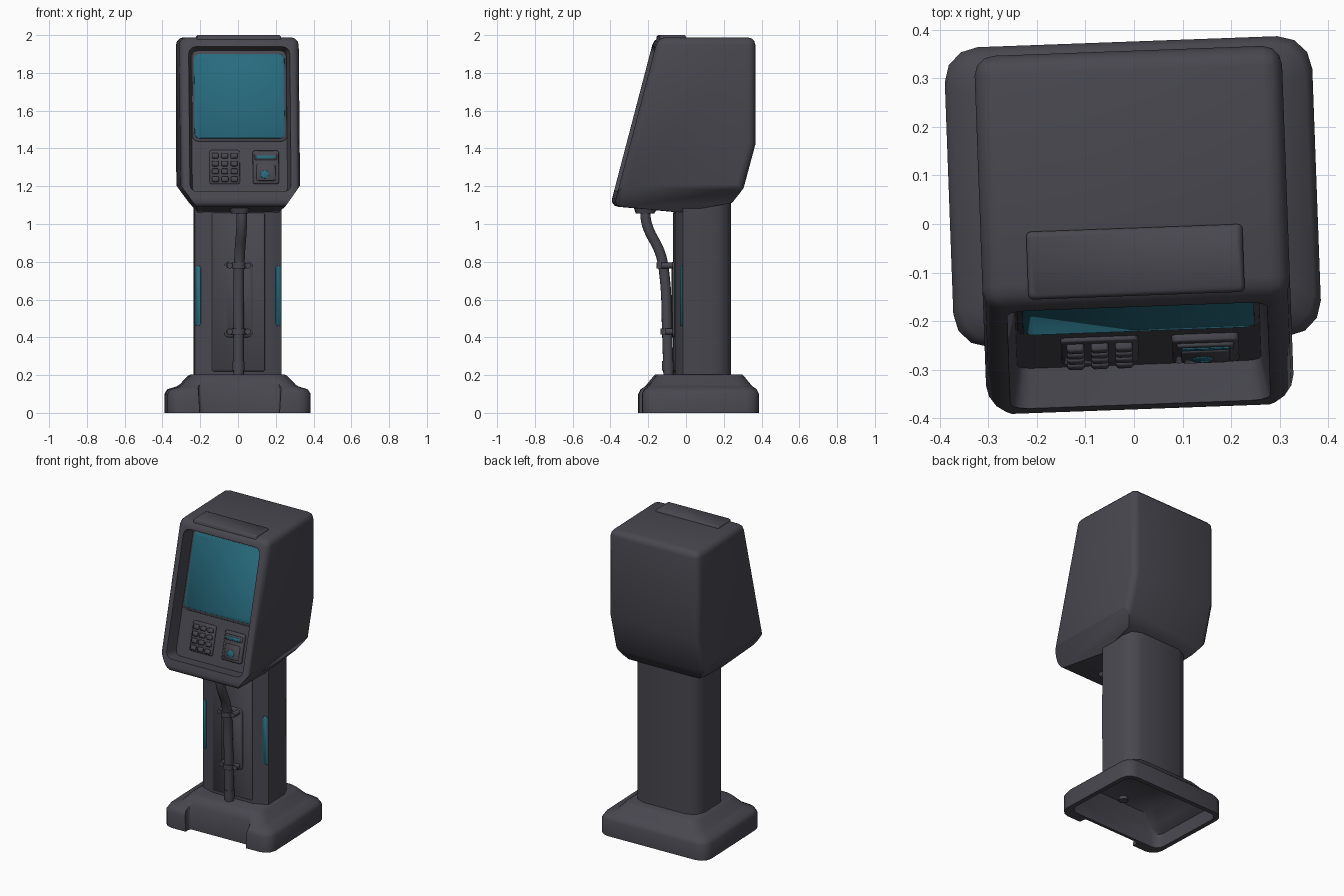
import bpy, bmesh, math
from mathutils import Matrix, Vector

if "Cube" in bpy.data.objects:
    bpy.data.objects.remove(bpy.data.objects["Cube"])


def material(name, rgb):
    m = bpy.data.materials.new(name)
    m.diffuse_color = (*rgb, 1)
    m.use_nodes = True
    m.node_tree.nodes["Principled BSDF"].inputs["Base Color"].default_value = m.diffuse_color
    return m


GREY = material("charcoal_grey", (0.066, 0.064, 0.080))
TEAL = material("teal_glass", (0.020, 0.145, 0.205))
T, R = Matrix.Translation, Matrix.Rotation
UPRIGHT = R(math.pi / 2, 4, 'X')          # turns a flat plate to face -y
TILT = math.atan(0.23 / 0.875)            # lean of the head's front


def finish(name, bm, mat, matrix=Matrix()):
    bmesh.ops.recalc_face_normals(bm, faces=bm.faces)
    me = bpy.data.meshes.new(name)
    bm.to_mesh(me)
    bm.free()
    me.materials.append(mat)
    ob = bpy.data.objects.new(name, me)
    ob.matrix_world = matrix
    bpy.context.collection.objects.link(ob)
    return ob


def ring(hx, y0, y1, r, z, seg=3):
    """Rounded rectangle at height z."""
    pts = []
    for i, (cx, cy) in enumerate([(hx - r, y1 - r), (r - hx, y1 - r),
                                  (r - hx, y0 + r), (hx - r, y0 + r)]):
        for k in range(seg + 1):
            a = math.pi / 2 * (i + k / seg)
            pts.append((cx + r * math.cos(a), cy + r * math.sin(a), z))
    return pts


def loft(name, rings, mat=GREY, matrix=Matrix()):
    bm = bmesh.new()
    loops = [[bm.verts.new(p) for p in rg] for rg in rings]
    for a, b in zip(loops, loops[1:]):
        for i in range(len(a)):
            j = (i + 1) % len(a)
            bm.faces.new((a[i], a[j], b[j], b[i]))
    bm.faces.new(loops[0])
    bm.faces.new(loops[-1])
    return finish(name, bm, mat, matrix)


def plate(name, w, h, t, r, matrix, mat=GREY, edge=0.003):
    """Upright rounded plate, back at the matrix origin, facing -y."""
    hw, hh = w / 2, h / 2
    return loft(name, [ring(hw, -hh, hh, r, 0), ring(hw, -hh, hh, r, t - edge),
                       ring(hw - edge, edge - hh, hh - edge, r - edge / 2, t)],
                mat, matrix @ UPRIGHT)


def slant(x, z, depth):
    """Frame parallel to the leaning front, sunk by depth."""
    y = -0.388 + (z - 1.11) * 0.23 / 0.875 + depth / math.cos(TILT)
    return T((x, y, z)) @ R(-TILT, 4, 'X')


def rod(name, r, length, matrix, sides=16):
    bm = bmesh.new()
    bmesh.ops.create_cone(bm, cap_ends=True, segments=sides, radius1=r, radius2=r, depth=length)
    return finish(name, bm, GREY, matrix)


def cut(ob, cutter):
    bpy.context.view_layer.update()
    m = ob.modifiers.new("cut", 'BOOLEAN')
    m.object, m.operation, m.solver = cutter, 'DIFFERENCE', 'EXACT'
    bpy.context.view_layer.objects.active = ob
    bpy.ops.object.modifier_apply(modifier=m.name)
    bpy.data.objects.remove(cutter)


# Base: stepped foot, notched at the front and hollow below
base = loft("base", [
    ring(0.379, -0.242, 0.376, 0.07, 0), ring(0.379, -0.242, 0.376, 0.07, 0.10),
    ring(0.364, -0.230, 0.364, 0.07, 0.125), ring(0.315, -0.208, 0.345, 0.07, 0.14),
    ring(0.300, -0.200, 0.335, 0.07, 0.15), ring(0.258, -0.165, 0.300, 0.07, 0.195),
    ring(0.245, -0.155, 0.290, 0.06, 0.203)])
cut(base, loft("notch_cutter", [ring(0.205, -0.4, -0.197, 0.02, -0.1),
                                ring(0.23, -0.4, -0.197, 0.02, 0.3)]))
cut(base, loft("hollow_cutter", [
    ring(0.350, -0.178, 0.347, 0.05, -0.1), ring(0.350, -0.178, 0.347, 0.05, 0.09),
    ring(0.285, -0.165, 0.315, 0.05, 0.125), ring(0.240, -0.140, 0.280, 0.05, 0.182)]))

# Column: angled front corners, rounded back corners
half = [(0.14, -0.06), (0.23, -0.025), (0.23, 0.150), (0.206, 0.208), (0.148, 0.232)]
outline = half + [(-x, y) for x, y in reversed(half)]
loft("column", [[(x, y, z) for x, y in outline] for z in (0.19, 1.13)])
plate("column_front_panel", 0.28, 0.84, 0.004, 0.01, T((0, -0.059, 0.64)))
for s, side in ((1, "right"), (-1, "left")):
    a = math.atan2(0.035, 0.09)
    plate("light_strip_" + side, 0.030, 0.32, 0.004, 0.014,
          T((s * 0.212, -0.0315, 0.62)) @ R(s * a, 4, 'Z'), TEAL, 0.001)

# Head: side profile extruded across, edges rounded, lower side corners cut away
profile = [(-0.392, 1.095), (-0.04, 1.062), (0.235, 1.112), (0.295, 1.19),
           (0.357, 1.42), (0.357, 1.988), (-0.158, 1.988)]
bm = bmesh.new()
sides = [[bm.verts.new((x, y, z)) for y, z in profile] for x in (-0.317, 0.317)]
for i in range(len(profile)):
    j = (i + 1) % len(profile)
    bm.faces.new((sides[0][i], sides[0][j], sides[1][j], sides[1][i]))
for s in sides:
    bm.faces.new(s)
bmesh.ops.recalc_face_normals(bm, faces=bm.faces)
sharp = [e for e in bm.edges if e.calc_face_angle() > math.radians(45)]
bmesh.ops.bevel(bm, geom=sharp, offset=0.040, segments=3, profile=0.5, affect='EDGES')
for s in (1, -1):
    bmesh.ops.bisect_plane(bm, geom=bm.verts[:] + bm.edges[:] + bm.faces[:], dist=1e-5,
                           plane_co=(s * 0.317, 0, 1.205), plane_no=Vector((s * 0.14, 0, -0.10)),
                           clear_outer=True)
    bmesh.ops.holes_fill(bm, edges=[e for e in bm.edges if e.is_boundary])
head = finish("head", bm, GREY)
cut(head, loft("pocket_cutter", [
    ring(0.252, -0.385, 0.398, 0.03, -0.082), ring(0.268, -0.397, 0.397, 0.04, 0),
    ring(0.274, -0.40, 0.40, 0.04, 0.03)], matrix=slant(0, 1.555, 0) @ UPRIGHT))

# Raised cover on the top front edge
loft("top_cover", [ring(0.223, -0.148, -0.008, 0.01, 1.965), ring(0.223, -0.148, -0.008, 0.01, 1.992),
                   ring(0.215, -0.140, -0.014, 0.008, 2.0)])

# Screen and its frame
plate("screen_frame", 0.500, 0.495, 0.006, 0.03, slant(0.002, 1.676, 0.083))
plate("screen", 0.478, 0.460, 0.004, 0.025, slant(0.002, 1.676, 0.0775), TEAL, 0.001)

# Keypad with a grid of keys
plate("keypad_plate", 0.16, 0.185, 0.010, 0.012, slant(-0.08, 1.30, 0.083))
for r in range(4):
    for c in range(3):
        plate(f"key_{r}_{c}", 0.036, 0.027, 0.016, 0.006,
              slant(-0.13 + c * 0.05, 1.36 - r * 0.0415, 0.074), edge=0.004)

# Card reader
plate("reader_body", 0.138, 0.18, 0.016, 0.012, slant(0.138, 1.298, 0.083))
plate("reader_slot_rim", 0.118, 0.034, 0.008, 0.006, slant(0.138, 1.354, 0.068))
plate("reader_slot_light", 0.098, 0.016, 0.005, 0.004, slant(0.138, 1.354, 0.062), TEAL, 0.001)
plate("reader_pad", 0.1, 0.09, 0.006, 0.01, slant(0.138, 1.272, 0.068))
plate("reader_button", 0.044, 0.044, 0.004, 0.0215, slant(0.132, 1.262, 0.064), TEAL, 0.001)

# Cable running from under the head down into the base
cu = bpy.data.curves.new("cable", 'CURVE')
cu.dimensions = '3D'
cu.bevel_depth, cu.bevel_resolution, cu.resolution_u = 0.028, 3, 6
cu.use_fill_caps = True
path = [(0.012, -0.218, 1.10), (0.012, -0.208, 1.0), (0.004, -0.135, 0.84),
        (0, -0.113, 0.72), (0, -0.100, 0.43), (0, -0.092, 0.16)]
sp = cu.splines.new('BEZIER')
sp.bezier_points.add(len(path) - 1)
for bp, p in zip(sp.bezier_points, path):
    bp.co = p
    bp.handle_left_type = bp.handle_right_type = 'AUTO'
cu.materials.append(GREY)
cable = bpy.data.objects.new("cable", cu)
bpy.context.collection.objects.link(cable)
cable.select_set(True)
bpy.context.view_layer.objects.active = cable
bpy.ops.object.convert(target='MESH')
rod("cable_ferrule", 0.032, 0.05, T((0, -0.095, 0.25)))
loft("cable_socket", [ring(0.045, -0.265, -0.17, 0.03, 1.055), ring(0.06, -0.28, -0.14, 0.03, 1.10)])

# Cable backing plate and two clamps
plate("cable_plate", 0.15, 0.40, 0.012, 0.025, T((0, -0.062, 0.60)))
for z, y, n in ((0.78, -0.122, "upper"), (0.43, -0.100, "lower")):
    rod(f"clamp_ring_{n}", 0.035, 0.032, T((0, y, z)))
    plate(f"clamp_bar_{n}", 0.12, 0.028, 0.018, 0.008, T((0, y + 0.02, z)))
    for s in (-1, 1):
        rod(f"clamp_post_{n}_{s}", 0.016, abs(y) - 0.045,
            T((s * 0.048, (y - 0.065) / 2, z)) @ UPRIGHT, 10)

# Smooth shading, then turn the whole kiosk slightly
turn = R(math.radians(2.1), 4, 'Z')
bpy.context.view_layer.update()
for ob in bpy.context.scene.objects:
    ob.select_set(True)
    ob.matrix_world = turn @ ob.matrix_world
bpy.ops.object.shade_smooth_by_angle(angle=math.radians(50))
